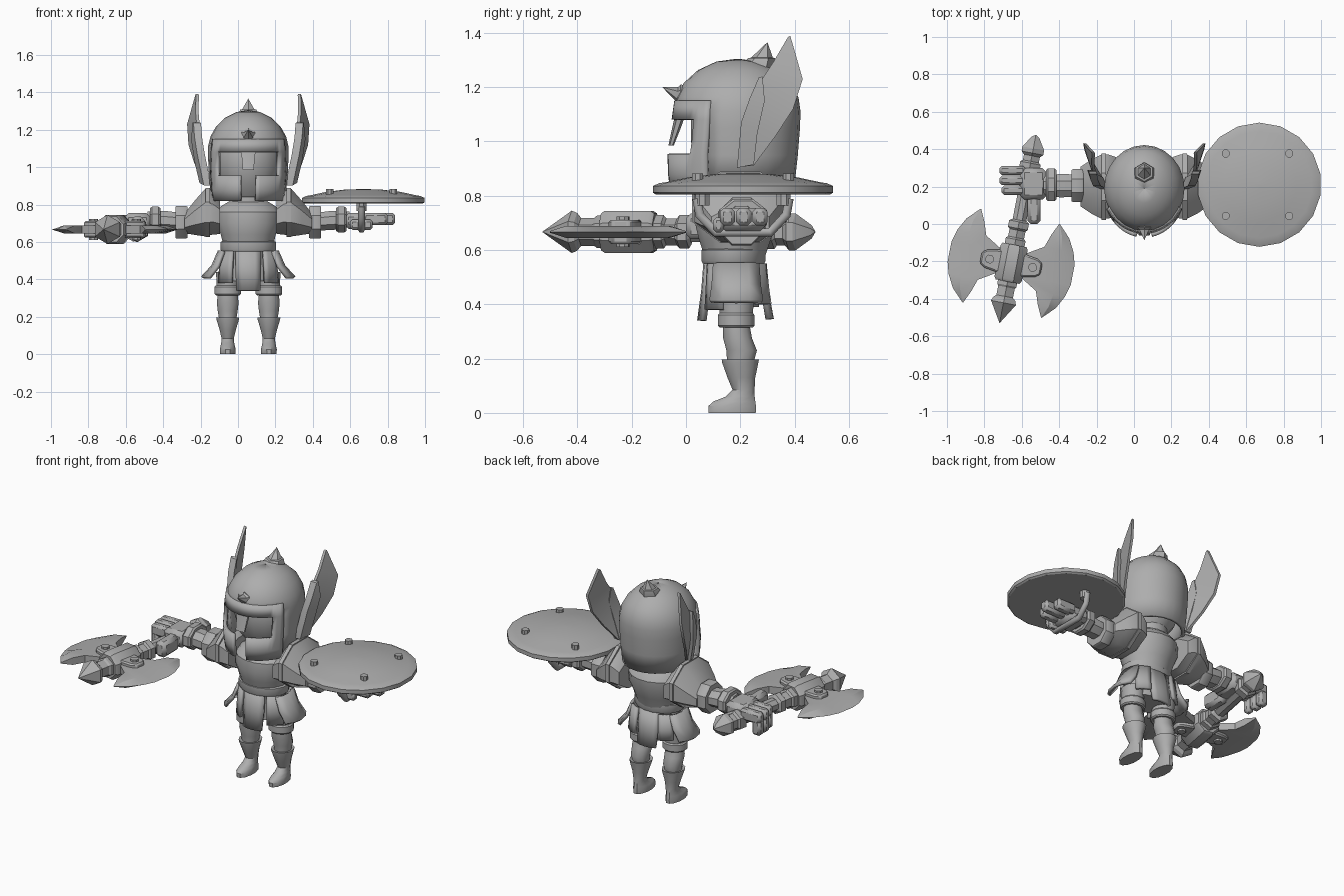
import bpy, bmesh, math
from mathutils import Vector

CX, CY = 0.055, 0.2          # body axis
grey = bpy.data.materials.new("plain_grey")
grey.diffuse_color = (0.42, 0.42, 0.42, 1)


def finish(name, bm, angle=35, solid=0, bevel=0):
    bmesh.ops.remove_doubles(bm, verts=bm.verts, dist=2e-4)
    bmesh.ops.recalc_face_normals(bm, faces=bm.faces)
    me = bpy.data.meshes.new(name)
    bm.to_mesh(me)
    bm.free()
    ob = bpy.data.objects.new(name, me)
    bpy.context.collection.objects.link(ob)
    me.materials.append(grey)
    bpy.ops.object.select_all(action='DESELECT')
    ob.select_set(True)
    bpy.context.view_layer.objects.active = ob
    bpy.ops.object.shade_smooth_by_angle(angle=math.radians(angle))
    if bevel:
        m = ob.modifiers.new("bevel", 'BEVEL')
        m.width, m.segments = bevel, 1
    if solid:
        m = ob.modifiers.new("shell", 'SOLIDIFY')
        m.thickness, m.offset = solid, 0
    return ob


def bridge(name, rings, **kw):
    """Join equal closed rings of points and cap both ends."""
    bm = bmesh.new()
    vs = [[bm.verts.new(p) for p in r] for r in rings]
    n = len(vs[0])
    for a, b in zip(vs, vs[1:]):
        for i in range(n):
            j = (i + 1) % n
            bm.faces.new((a[i], a[j], b[j], b[i]))
    bm.faces.new(vs[0])
    bm.faces.new(vs[-1])
    return finish(name, bm, **kw)


def loft(name, secs, n=12, place=lambda t, a, b: (a, b, t), turn=0.5, **kw):
    """Sections are (t, centre a, centre b, radius a, radius b)."""
    rings = []
    for t, ca, cb, ra, rb in secs:
        angs = [2 * math.pi * (i + turn) / n for i in range(n)]
        rings.append([place(t, ca + ra * math.cos(g), cb + rb * math.sin(g)) for g in angs])
    return bridge(name, rings, **kw)


def box(name, lo, hi, bevel=0.01):
    bm = bmesh.new()
    bmesh.ops.create_cube(bm, size=1)
    for v in bm.verts:
        v.co = [(a + b) / 2 + c * (b - a) for a, b, c in zip(lo, hi, v.co)]
    return finish(name, bm, bevel=bevel)


def panel(name, ang, half, rows, solid=0.018, steps=4, keep=None, cy=CY):
    """Curved panel round the body axis; rows are (z, rx, ry); angle 0 faces front."""
    bm = bmesh.new()
    angs = [ang - half + 2 * half * i / steps for i in range(steps + 1)]
    grid = [[bm.verts.new((CX + rx * math.sin(math.radians(a)),
                           cy - ry * math.cos(math.radians(a)), z)) for a in angs]
            for z, rx, ry in rows]
    for r in range(len(rows) - 1):
        for i in range(steps):
            a, z = (angs[i] + angs[i + 1]) / 2, (rows[r][0] + rows[r + 1][0]) / 2
            if keep is None or keep(a, z):
                bm.faces.new((grid[r][i], grid[r][i + 1], grid[r + 1][i + 1], grid[r + 1][i]))
    loose = [v for v in bm.verts if not v.link_faces]
    bmesh.ops.delete(bm, geom=loose, context='VERTS')
    return finish(name, bm, solid=solid)


# torso, belt, shorts and neck
def body(name, rows, n=16, **kw):
    return loft(name, [(z, CX, y, rx, ry) for z, y, rx, ry in rows], n, **kw)


body("torso", [(0.58, .18, .135, .115), (.64, .18, .15, .135), (.70, .185, .172, .155),
               (.76, .19, .172, .155), (.79, .195, .15, .13), (.82, .2, .1, .09)])
body("belt", [(.55, .175, .145, .115), (.56, .175, .152, .12), (.60, .175, .152, .12), (.605, .175, .14, .11)])
body("shorts", [(.39, .182, .13, .088), (.46, .182, .135, .088), (.56, .18, .13, .1)])
body("neck", [(.78, .2, .1, .1), (.88, .2, .1, .1)])

# hanging skirt plates
panel("front_flap", 0, 28, [(.58, .14, .125), (.45, .14, .135), (.34, .13, .15)])
panel("back_flap", 180, 28, [(.55, .14, .08), (.45, .14, .095), (.345, .13, .115)])
for s in (-1, 1):
    panel("side_plate", 90 * s, 33, [(.55, .155, .15), (.47, .19, .16), (.41, .245, .175)], cy=.185)
    panel("front_side_plate", 48 * s, 17, [(.55, .155, .135), (.46, .165, .14), (.38, .17, .145)])
    panel("back_side_plate", 136 * s, 17, [(.55, .155, .1), (.46, .165, .11), (.40, .17, .12)])

# legs and boots
for s in (-1, 1):
    x = CX + s * 0.11

    def limb(name, rows, n=12):
        loft(name, [(z, x, y, rx, ry) for z, y, rx, ry in rows], n)
    limb("thigh", [(.35, .185, .06, .062), (.44, .185, .065, .07)])
    limb("knee_band", [(.315, .185, .066, .064), (.322, .185, .073, .07),
                       (.36, .185, .073, .07), (.368, .185, .066, .064)])
    limb("calf", [(.18, .2, .046, .05), (.23, .205, .055, .058), (.275, .19, .06, .055), (.33, .185, .054, .05)])
    limb("boot", [(0, .17, .042, .09), (.025, .17, .044, .091), (.042, .178, .04, .08), (.06, .2, .036, .055),
                  (.085, .212, .034, .042), (.13, .204, .045, .053), (.185, .2, .062, .069),
                  (.197, .2, .064, .071), (.193, .2, .05, .055)])


# shoulders and arms
for s in (-1, 1):
    def along(t, a, b, s=s):
        return (CX + s * t, a, b)

    def arm(name, rows, n=8):
        loft(name, rows, n, along)
    arm("shoulder_plate", [(.15, .2, .735, .17, .10), (.19, .2, .755, .185, .125), (.23, .2, .757, .185, .138),
                           (.285, .2, .73, .155, .10), (.34, .2, .70, .115, .058)])
    arm("shoulder_rim", [(.205, .2, .758, .192, .142), (.228, .2, .758, .192, .142)])
    arm("upper_cuff", [(.325, .205, .705, .09, .09), (.335, .205, .705, .095, .095),
                       (.382, .205, .705, .095, .095), (.39, .205, .705, .09, .09)])
    arm("forearm", [(.38, .205, .71, .065, .052), (.45, .205, .715, .068, .056), (.54, .205, .72, .055, .045)])
    arm("wrist_cuff", [(.47, .21, .72, .085, .066), (.48, .21, .72, .095, .074),
                       (.515, .21, .72, .095, .074), (.525, .21, .72, .085, .066)])

# gripping hand
box("axe_palm", (-.61, .13, .655), (-.465, .30, .755), .025)
for i in range(3):
    y = .155 + i * .053
    box("axe_finger", (-.72 + .012 * (i == 0), y, .675), (-.58, y + .05, .745), .014)
    box("axe_fingertip", (-.72 + .012 * (i == 0), y, .605), (-.66, y + .05, .70), .014)
box("axe_thumb", (-.57, 0.0, .64), (-.50, .15, .735), .018)

# shield hand
box("shield_palm", (.57, .125, .67), (.70, .295, .755), .022)
for i in range(3):
    y = .125 + i * .06
    box("shield_finger", (.67, y, .69), (.80 + .04 * (i == 1), y + .056, .755), .014)
box("shield_thumb", (.60, .10, .665), (.72, .14, .72), .012)

# head and helmet
body("head", [(.84, .19, .1, .1), (.90, .19, .15, .145), (1.0, .19, .175, .175), (1.1, .19, .175, .175),
              (1.2, .19, .12, .12)])
DOME = [(.84, .19, .2), (.95, .2, .212), (1.05, .205, .22), (1.11, .205, .222), (1.16, .193, .215),
        (1.21, .165, .19), (1.255, .12, .14), (1.285, .06, .075), (1.295, .0005, .0005)]
panel("helmet_dome", 0, 180, DOME, .02, 24, lambda a, z: abs(a) > 55 or z > 1.1, cy=.19)


def visor_keep(a, z):
    a = abs(a)
    if z < .96:
        return a > 11
    if z < 1.08:
        return a > 49
    return True


panel("visor", 0, 64, [(.82, .2, .242), (.88, .208, .25), (.955, .213, .252), (1.0, .213, .243),
                       (1.08, .213, .232), (1.15, .204, .222)], .022, 24, visor_keep, cy=.19)
loft("nose_guard", [(.985, CX, -.055, .034, .01), (1.05, CX, -.035, .04, .016), (1.12, CX, -.015, .05, .02)], 6)
loft("brow_horn", [(.04, CX, 1.155, .045, .045), (-.02, CX, 1.168, .042, .042), (-.03, CX, 1.17, .03, .03),
                   (-.087, CX, 1.2, 0, 0)], 6, lambda t, a, b: (a, t, b))
body("crest_spike", [(1.23, .25, .065, .07), (1.285, .268, .06, .062), (1.307, .278, .05, .05),
                     (1.309, .28, .038, .04), (1.366, .30, 0, 0)], 6)

# helmet wings: leaf blade and a thicker plate at its root
BLADE = [((.19, .905), (.25, .912)), ((.205, 1.075), (.33, 1.02)), ((.26, 1.2), (.395, 1.12)),
         ((.32, 1.29), (.43, 1.23)), ((.376, 1.385), (.384, 1.39))]
ROOT = [((.188, .903), (.25, .915)), ((.203, 1.07), (.263, 1.03)), ((.235, 1.16), (.29, 1.15)),
        ((.268, 1.235), (.282, 1.24))]
for s in (-1, 1):
    for name, rows, th, off in (("wing_blade", BLADE, .008, 0), ("wing_root", ROOT, .02, .008)):
        rings = []
        for (fy, fz), (by, bz) in rows:
            ring = []
            for y, z, d in ((fy, fz, th), (by, bz, th), (by, bz, -th), (fy, fz, -th)):
                dx = .213 + .33 * (y - .2) + .035 * math.sin((z - .9) * 6.4) + off + d
                ring.append((CX + s * dx, y, z))
            rings.append(ring)
        bridge(name, rings)

# shield with bolts and carrying bracket
SX, SY = .67, .21
loft("shield", [(z, SX, SY, r, r) for z, r in ((.805, .322), (.812, .332), (.836, .332), (.846, .31), (.85, .285),
                                                (.868, .2), (.88, .1), (.883, .001))], 18)
for a in (-1, 1):
    for b in (-1, 1):
        loft("shield_bolt", [(z, SX - .01 + a * .17, SY + b * .167, .022, .022) for z in (.84, .882)], 8)
    loft("bracket_post", [(z, .66, SY + a * .15, .028, .028) for z in (.765, .81)], 8)
cu = bpy.data.curves.new("shield_bracket", 'CURVE')
cu.dimensions, cu.bevel_depth, cu.bevel_resolution = '3D', .019, 1
sp = cu.splines.new('POLY')
path = [(.04, .79), (.05, .73), (.11, .665), (.31, .665), (.37, .73), (.38, .79)]
sp.points.add(len(path) - 1)
for p, (y, z) in zip(sp.points, path):
    p.co = (.66, y, z, 1)
cu.use_fill_caps = True
cu.materials.append(grey)
bpy.context.collection.objects.link(bpy.data.objects.new("shield_bracket", cu))

# double axe, laid out along its shaft
O, U, V = Vector((-.657, -.21, .667)), Vector((-.19, -.982, 0)), Vector((.982, -.19, 0))


def axe(t, a, b):
    return O + U * t + V * a + Vector((0, 0, b))


def turned(name, rows, n=6):
    loft(name, [(t, 0, 0, r, r) for t, r in rows], n, axe, angle=25)


turned("axe_shaft", [(-.62, .04), (.2, .04)], 8)
turned("axe_tip", [(.326, 0), (.215, .078), (.195, .07), (.18, .052), (.13, .052), (.12, .06), (.09, .06)])
turned("axe_collar", [(-.235, .045), (-.225, .062), (-.19, .062), (-.18, .05), (-.14, .05), (-.13, .062), (-.09, .062)])
turned("axe_butt", [(-.70, 0), (-.685, .025), (-.625, .068), (-.60, .068), (-.585, .05), (-.555, .05), (-.545, .064),
                    (-.50, .064), (-.49, .045)])
loft("axe_block", [(t, 0, 0, r, r * 1.05) for t, r in ((-.1, .07), (-.085, .08), (.085, .08), (.1, .07))],
     8, axe)
for s in (-1, 1):
    rings = []
    for u, vi, vo in ((-.255, .212, .216), (-.19, .182, .28), (-.12, .158, .317), (-.055, .05, .335),
                      (.055, .05, .335), (.12, .158, .317), (.19, .182, .28), (.255, .212, .216)):
        vm = vi + .6 * (vo - vi)
        t = .022 if abs(u) < .2 else .003
        rings.append([axe(u, s * v, z) for v, z in ((vi, t), (vm, t), (vo, 0), (vm, -t), (vi, -t))])
    bridge("axe_blade", rings, angle=20)
    # cheek plate holding the blade, with rivets on both faces
    bridge("axe_cheek", [[axe(u * h, s * v, z * .044) for u, z in ((-1, -1), (1, -1), (1, 1), (-1, 1))]
                         for v, h in ((.04, .065), (.135, .05), (.165, .03))], bevel=.008)
    loft("axe_rivet", [(z, s * .117, 0, .024, .024) for z in (-.056, .056)], 8,
         lambda t, a, b: axe(b, a, t))
